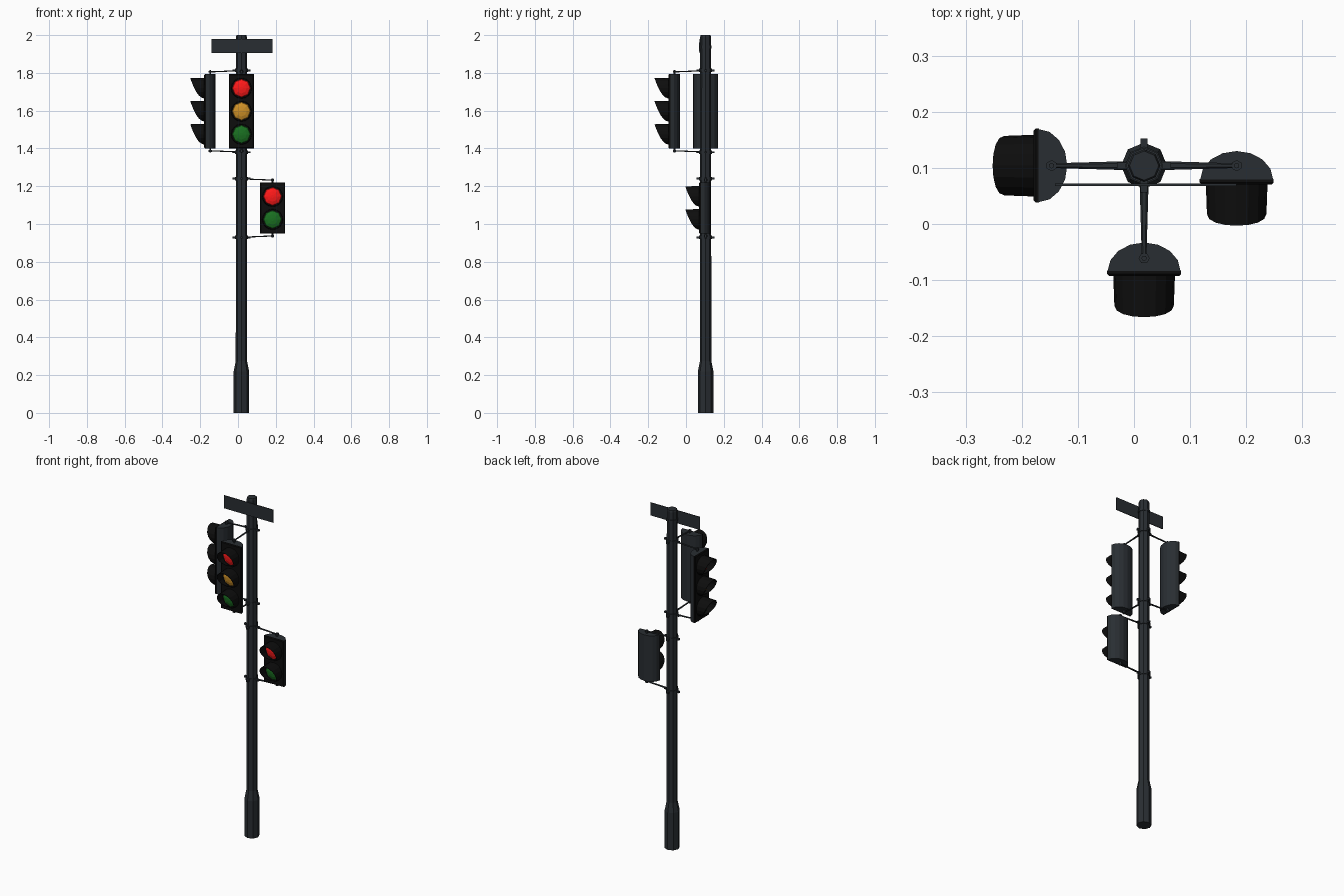
import bpy, bmesh, math
from mathutils import Matrix, Vector

if "Cube" in bpy.data.objects:
    bpy.data.objects.remove(bpy.data.objects["Cube"])

PX, PY = 0.018, 0.104          # pole axis
POLE = Matrix.Translation((PX, PY, 0))


def mat(name, rgb):
    m = bpy.data.materials.new(name)
    m.diffuse_color = (*rgb, 1)
    m.use_nodes = True
    m.node_tree.nodes["Principled BSDF"].inputs["Base Color"].default_value = m.diffuse_color
    return m


STEEL = mat("dark_steel", (0.022, 0.027, 0.032))
BLACK = mat("black", (0.004, 0.004, 0.004))
RED = mat("red", (1.0, 0.01, 0.01))
AMBER = mat("amber", (0.62, 0.28, 0.02))
GREEN = mat("green", (0.01, 0.16, 0.015))


def make(name, bm, material, frame):
    bmesh.ops.recalc_face_normals(bm, faces=bm.faces)
    me = bpy.data.meshes.new(name)
    bm.to_mesh(me)
    bm.free()
    me.materials.append(material)
    ob = bpy.data.objects.new(name, me)
    ob.matrix_world = frame
    bpy.context.collection.objects.link(ob)
    return ob


def loft(bm, rings):
    """Skin closed rings of points and cap both ends."""
    vs = [[bm.verts.new(p) for p in r] for r in rings]
    n = len(vs[0])
    for a, b in zip(vs, vs[1:]):
        for i in range(n):
            j = (i + 1) % n
            bm.faces.new((a[i], a[j], b[j], b[i]))
    bm.faces.new(vs[0])
    bm.faces.new(vs[-1])


def ring(r, z, n=8, x=0, y=0):
    return [(x + r * math.cos(2 * math.pi * i / n),
             y + r * math.sin(2 * math.pi * i / n), z) for i in range(n)]


def box(bm, center, size):
    bmesh.ops.create_cube(bm, size=1, matrix=Matrix.Translation(center)
                          @ Matrix.Diagonal((*size, 1)))


def signal(name, frame, z_first, colours):
    """Signal head facing local -y."""
    z1 = z_first + 0.074
    z0 = z_first - 0.122 * (len(colours) - 1) - 0.075
    # rounded back housing
    bm = bmesh.new()
    arc = [(0.065 * math.cos(math.pi * i / 8), -0.188 + 0.051 * math.sin(math.pi * i / 8))
           for i in range(9)]
    loft(bm, [[(x, y, z) for x, y in arc] for z in (z0, z1)])
    make(name + "_housing", bm, STEEL, frame)
    # chamfered front plate
    bm = bmesh.new()
    rings = []
    for y, d in ((-0.187, 0), (-0.193, 0), (-0.197, 0.004)):
        w = 0.066 - d
        rings.append([(-w, y, z0 + d), (w, y, z0 + d), (w, y, z1 - d), (-w, y, z1 - d)])
    loft(bm, rings)
    make(name + "_front_plate", bm, BLACK, frame)
    for k, c in enumerate(colours):
        z = z_first - 0.122 * k
        # domed lens
        bm = bmesh.new()
        rings = []
        for r, y in ((0.05, -0.195), (0.046, -0.201), (0.028, -0.208), (0.008, -0.211)):
            rings.append([(a, y, z + b) for a, b, _ in ring(r, 0)])
        loft(bm, rings)
        make(f"{name}_lens_{k + 1}", bm, c, frame)
        # visor tube cut away along a curve towards the bottom
        bm = bmesh.new()
        n = 16
        back, front = [], []
        for i in range(n):
            t = 2 * math.pi * i / n + math.pi / 2
            s = math.sin(t)
            depth = 0.002 + 0.071 * math.sqrt(max(0, (s + 1) / 2))
            back.append(bm.verts.new((0.055 * math.cos(t), -0.196, z + 0.055 * s)))
            front.append(bm.verts.new((0.053 * math.cos(t), -0.197 - depth, z + 0.053 * s)))
        for i in range(n):
            j = (i + 1) % n
            bm.faces.new((back[i], back[j], front[j], front[i]))
        visor = make(f"{name}_visor_{k + 1}", bm, BLACK, frame)
        solid = visor.modifiers.new("thickness", 'SOLIDIFY')
        solid.thickness = 0.002
    return z0, z1


def arm(name, angle, z_body, up):
    """Tapered bracket arm reaching local -y from the pole."""
    frame = POLE @ Matrix.Rotation(angle, 4, 'Z')
    bm = bmesh.new()
    rings = []
    for y, w, dz in ((-0.03, 0.008, 0.018), (-0.10, 0.006, 0.015), (-0.172, 0.004, 0.012)):
        rings.append([(a * w, y, z_body + up * dz + b * 0.0035) for a, b, _ in ring(1, 0, 6)])
    loft(bm, rings)
    # hex bolt and washer into the housing
    loft(bm, [ring(0.010, z_body + up * d, 6, 0, -0.165) for d in (0.008, 0.018)])
    loft(bm, [ring(0.005, z_body + up * d, 6, 0, -0.165) for d in (-0.004, 0.021)])
    make(name, bm, STEEL, frame)


def clamp(name, z):
    """Octagonal pole band with four lugs."""
    bm = bmesh.new()
    loft(bm, [ring(0.034, z - 0.009), ring(0.034, z + 0.009)])
    for k in range(4):
        d = Vector((math.cos(k * math.pi / 2), math.sin(k * math.pi / 2), 0))
        box(bm, d * 0.038 + Vector((0, 0, z)),
            (0.02, 0.012, 0.010) if k % 2 == 0 else (0.012, 0.02, 0.010))
    make(name, bm, STEEL, POLE)


# pole with wider base
bm = bmesh.new()
loft(bm, [ring(r, z) for r, z in ((0.041, 0), (0.041, 0.22), (0.030, 0.275),
                                  (0.029, 1.99), (0.026, 2.0))])
make("pole", bm, STEEL, POLE)

# blank street sign plate and its fixing
bm = bmesh.new()
box(bm, (0.021, 0.070, 1.942), (0.323, 0.004, 0.076))
make("sign_plate", bm, STEEL, Matrix())
bm = bmesh.new()
box(bm, (PX, 0.076, 1.937), (0.014, 0.014, 0.05))
loft(bm, [ring(0.032, z, 8, PX, PY) for z in (1.930, 1.944)])
make("sign_fixing", bm, STEEL, Matrix())

# signal heads: two road signals and one crossing signal
ROAD = (RED, AMBER, GREEN)
LEFT, RIGHT = -math.pi / 2, math.pi / 2
z0, z1 = signal("front_signal", POLE, 1.719, ROAD)
signal("left_signal", POLE @ Matrix.Rotation(LEFT, 4, 'Z'), 1.719, ROAD)
c0, c1 = signal("crossing_signal", Matrix.Translation((0.183, 0.267, 0)), 1.146, (RED, GREEN))

# brackets and clamps
for label, z, up in (("upper", z1, 1), ("lower", z0, -1)):
    arm(f"front_{label}_arm", 0, z, up)
    arm(f"left_{label}_arm", LEFT, z, up)
    clamp(f"road_{label}_clamp", z + up * 0.02)
for label, z, up in (("upper", c1, 1), ("lower", c0, -1)):
    arm(f"crossing_{label}_arm", RIGHT, z, up)
    clamp(f"crossing_{label}_clamp", z + up * 0.02)
